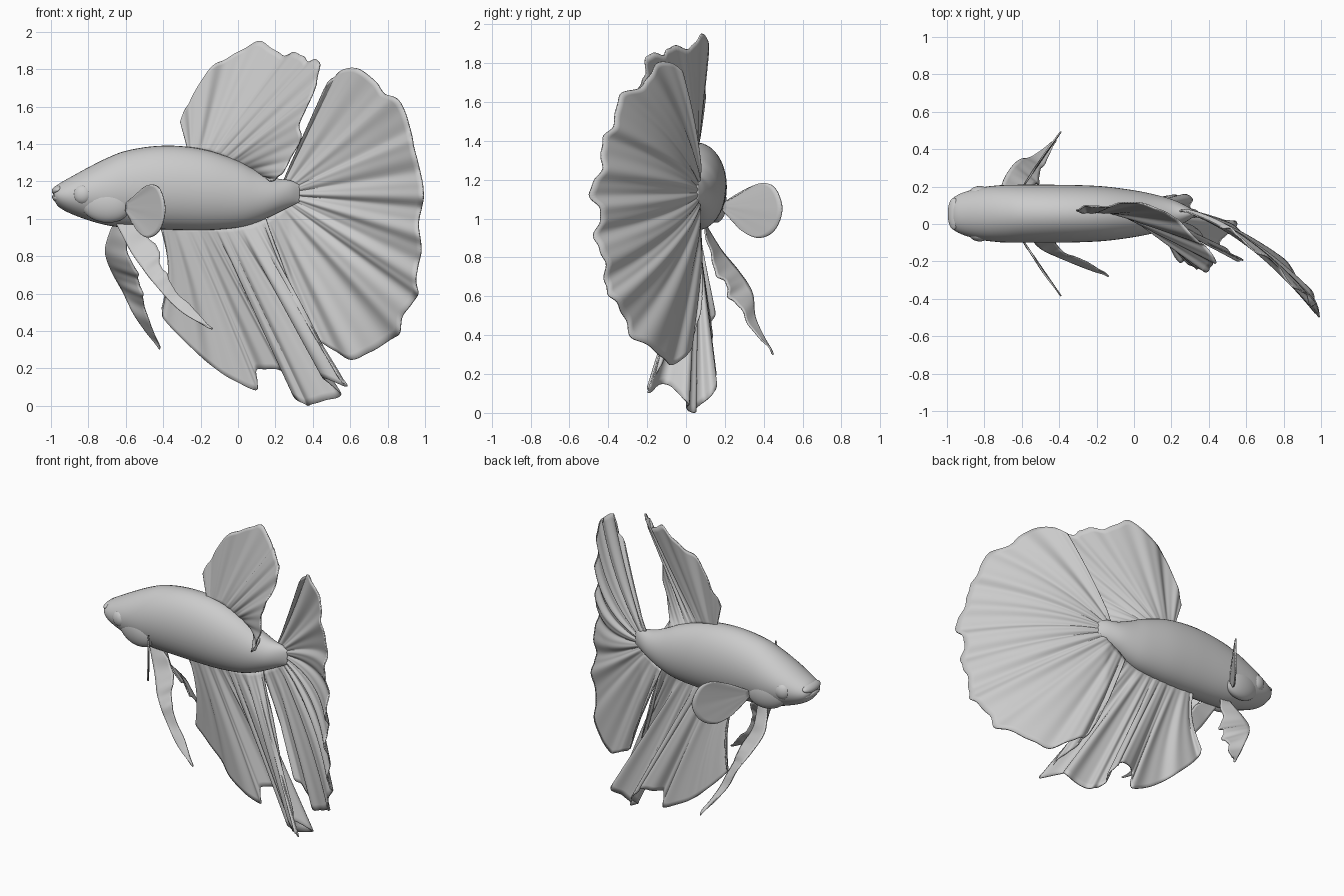
import bpy, bmesh, math
from mathutils import Vector

CY = 0.055  # body mid-plane


def spline(pts, t):
    """Catmull-Rom point on a polyline, t in 0..1."""
    n = len(pts) - 1
    f = min(max(t, 0), 1) * n
    i = min(int(f), n - 1)
    f -= i
    p = [Vector(pts[min(max(k, 0), n)]) for k in (i - 1, i, i + 1, i + 2)]
    return 0.5 * (2 * p[1] + (p[2] - p[0]) * f
                  + (2 * p[0] - 5 * p[1] + 4 * p[2] - p[3]) * f * f
                  + (3 * p[1] - p[0] - 3 * p[2] + p[3]) * f ** 3)


def finish(bm, name):
    me = bpy.data.meshes.new(name)
    bm.to_mesh(me)
    bm.free()
    ob = bpy.data.objects.new(name, me)
    bpy.context.collection.objects.link(ob)
    for p in me.polygons:
        p.use_smooth = True
    return ob


def fin(name, base, rim, folds=8, amp=0.02, scallop=0.02, nu=120, nv=20,
        warp=None, thick=0.008):
    """Rippled sheet lofted from a base line to a rim line."""
    bm = bmesh.new()
    grid, ripple = [], []
    for i in range(nu + 1):
        u = i / nu
        a, b = spline(base, u), spline(rim, u)
        q = u + 0.02 * math.sin(11 * u + 1)  # uneven fold spacing
        w = math.sin(2 * math.pi * folds * q) + 0.3 * math.sin(4.6 * math.pi * folds * q + 1)
        b = b + (b - a) * scallop * (w - 1) * 0.5
        row = []
        for j in range(nv + 1):
            t = j / nv
            p = a.lerp(b, t)
            if warp:
                p = warp(p, t, u)
            row.append(bm.verts.new(p))
            ripple.append((row[-1], w * amp * t ** 0.6 * (1 - 0.3 * t)))
        grid.append(row)
    for i in range(nu):
        for j in range(nv):
            bm.faces.new((grid[i][j], grid[i + 1][j], grid[i + 1][j + 1], grid[i][j + 1]))
    bm.normal_update()
    moves = [(v, v.normal * d) for v, d in ripple]
    for v, d in moves:
        v.co += d
        v.co.z = max(v.co.z, 0.0)
    ob = finish(bm, name)
    s = ob.modifiers.new("thickness", 'SOLIDIFY')
    s.thickness = thick
    s.offset = 0
    return ob


def blob(name, loc, size, rot=(0, 0, 0)):
    bpy.ops.mesh.primitive_uv_sphere_add(segments=32, ring_count=16, location=loc, rotation=rot)
    ob = bpy.context.object
    ob.name = name
    ob.scale = size
    bpy.ops.object.shade_smooth()


# Body: elliptical sections (x, top z, bottom z, half width)
secs = [(-0.985, 1.155, 1.105, 0.06), (-0.96, 1.185, 1.065, 0.09), (-0.9, 1.22, 1.03, 0.118),
        (-0.8, 1.275, 0.992, 0.143), (-0.7, 1.325, 0.965, 0.153), (-0.6, 1.363, 0.952, 0.155),
        (-0.45, 1.388, 0.945, 0.155), (-0.3, 1.388, 0.94, 0.153), (-0.15, 1.363, 0.94, 0.145),
        (0.0, 1.31, 0.953, 0.125), (0.1, 1.26, 0.98, 0.105), (0.2, 1.218, 1.025, 0.078),
        (0.28, 1.205, 1.065, 0.042), (0.33, 1.18, 1.09, 0.008)]
bm = bmesh.new()
N, M, rings = 40, 72, []
tb = [(s[1], s[2], s[3]) for s in secs]
xs = [(s[0], 0, 0) for s in secs]
for i in range(M + 1):
    top, bot, hw = spline(tb, i / M)
    x = spline(xs, i / M).x
    rings.append([bm.verts.new((x, CY + hw * math.cos(2 * math.pi * k / N),
                                (top + bot) / 2 + (top - bot) / 2 * math.sin(2 * math.pi * k / N)))
                  for k in range(N)])
for a, b in zip(rings, rings[1:]):
    for k in range(N):
        bm.faces.new((a[k], b[k], b[(k + 1) % N], a[(k + 1) % N]))
bm.faces.new(rings[0])
bm.faces.new(rings[-1])
bmesh.ops.recalc_face_normals(bm, faces=bm.faces)
finish(bm, "body")

# Lips
blob("upper_lip", (-0.963, CY, 1.155), (0.035, 0.085, 0.024), (0, -0.5, 0))
blob("lower_lip", (-0.963, CY, 1.108), (0.033, 0.078, 0.022), (0, 0.5, 0))

# Paired eyes, gill covers and pectoral fins
for s, side in ((-1, "left"), (1, "right")):
    blob(side + "_eye", (-0.83, CY + s * 0.112, 1.13), (0.052, 0.036, 0.052), (0, 0, s * 0.15))
    blob(side + "_gill_cover", (-0.71, CY + s * 0.097, 1.085), (0.14, 0.056, 0.105), (0, 0.2, s * 0.1))
    base = [(-0.6, CY + s * 0.135, 1.08), (-0.6, CY + s * 0.135, 1.04)]
    rim = [(x, CY + s * y, z) for x, y, z in (
        (-0.55, 0.2, 1.12), (-0.48, 0.32, 1.18), (-0.42, 0.40, 1.16), (-0.39, 0.44, 1.05),
        (-0.42, 0.40, 0.94), (-0.48, 0.32, 0.9), (-0.54, 0.23, 0.94), (-0.58, 0.17, 1.01))]
    fin(side + "_pectoral_fin", base, rim, 3, 0.001, 0.0, 48, 12)

# Ventral fins: two long ribbons
fin("left_ventral_fin",
    [(-0.65, 0, 0.97), (-0.57, -0.06, 0.82), (-0.5, -0.13, 0.72), (-0.42, -0.17, 0.62),
     (-0.3, -0.22, 0.5), (-0.14, -0.28, 0.41)],
    [(-0.55, 0, 0.97), (-0.44, -0.04, 0.89), (-0.41, -0.1, 0.78), (-0.36, -0.16, 0.67),
     (-0.25, -0.2, 0.53), (-0.135, -0.28, 0.415)], 4, 0.008, 0.15, 60, 8)
fin("right_ventral_fin",
    [(-0.67, 0.1, 0.97), (-0.71, 0.18, 0.84), (-0.68, 0.27, 0.73), (-0.62, 0.34, 0.62),
     (-0.55, 0.36, 0.48), (-0.42, 0.45, 0.3)],
    [(-0.6, 0.1, 0.97), (-0.57, 0.12, 0.8), (-0.52, 0.18, 0.68), (-0.5, 0.24, 0.57),
     (-0.47, 0.33, 0.45), (-0.415, 0.44, 0.31)], 4, 0.008, 0.15, 60, 8)

# Dorsal fin, its rear edge swept to the left side and curled down
fin("dorsal_fin",
    [(-0.27, 0.06, 1.37), (-0.2, 0.06, 1.36), (-0.13, 0.06, 1.34), (-0.06, 0.06, 1.31),
     (0.02, 0.06, 1.28), (0.14, 0.05, 1.22)],
    [(-0.31, 0.08, 1.52), (-0.26, 0.09, 1.64), (-0.16, 0.1, 1.79), (-0.04, 0.11, 1.89),
     (0.1, 0.1, 1.945), (0.24, 0.02, 1.91), (0.34, -0.08, 1.88), (0.43, -0.17, 1.86),
     (0.44, -0.23, 1.76), (0.39, -0.25, 1.63), (0.34, -0.25, 1.52), (0.34, -0.23, 1.42),
     (0.28, -0.22, 1.32), (0.24, -0.19, 1.24), (0.17, -0.08, 1.2)], 8, 0.012, 0.05)


# Tail fin: wide fan that bends away behind the body
def bend(p, t, u):
    d = max(p.x - 0.28, 0)
    return Vector((p.x, 0.07 - 0.3 * d - 0.66 * d * d + 0.2 * d * max(0.9 - p.z, 0), p.z))


fin("tail_fin",
    [(0.24, 0, 1.2), (0.27, 0, 1.17), (0.28, 0, 1.14), (0.27, 0, 1.1), (0.22, 0, 1.05), (0.13, 0, 0.98)],
    [(x, 0, z) for x, z in (
        (0.46, 1.68), (0.52, 1.78), (0.61, 1.81), (0.73, 1.76), (0.79, 1.68), (0.88, 1.62),
        (0.93, 1.49), (0.95, 1.38), (0.99, 1.23), (1.0, 1.1), (0.975, 0.97), (0.99, 0.82),
        (0.96, 0.68), (0.97, 0.57), (0.89, 0.48), (0.86, 0.36), (0.73, 0.28), (0.6, 0.25),
        (0.48, 0.3), (0.39, 0.38), (0.33, 0.5))],
    10, 0.018, 0.03, 200, 26, bend)


# Anal fin: long skirt with separate trailing lobes
def billow(p, t, u):
    return p + Vector((0.04 * max(1 - 3 * u, 0) * math.sin(math.pi * t), 0, 0))


fin("anal_fin",
    [(-0.42, 0.055, 0.97), (-0.28, 0.055, 0.96), (-0.12, 0.055, 0.96), (0.02, 0.055, 0.97), (0.15, 0.055, 1.0)],
    [(-0.41, 0.14, 0.52), (-0.38, 0.14, 0.44), (-0.22, 0.12, 0.28), (-0.06, 0.1, 0.15),
     (0.1, 0.085, 0.085), (0.1, 0.11, 0.18), (0.22, 0.15, 0.19), (0.29, 0.15, 0.11),
     (0.33, 0.06, 0.02), (0.41, 0.02, 0.0), (0.54, 0.0, 0.05), (0.47, -0.1, 0.14),
     (0.58, -0.2, 0.1), (0.5, -0.15, 0.21), (0.4, -0.08, 0.34), (0.31, -0.02, 0.5)],
    9, 0.016, 0.015, 180, 26, billow)
